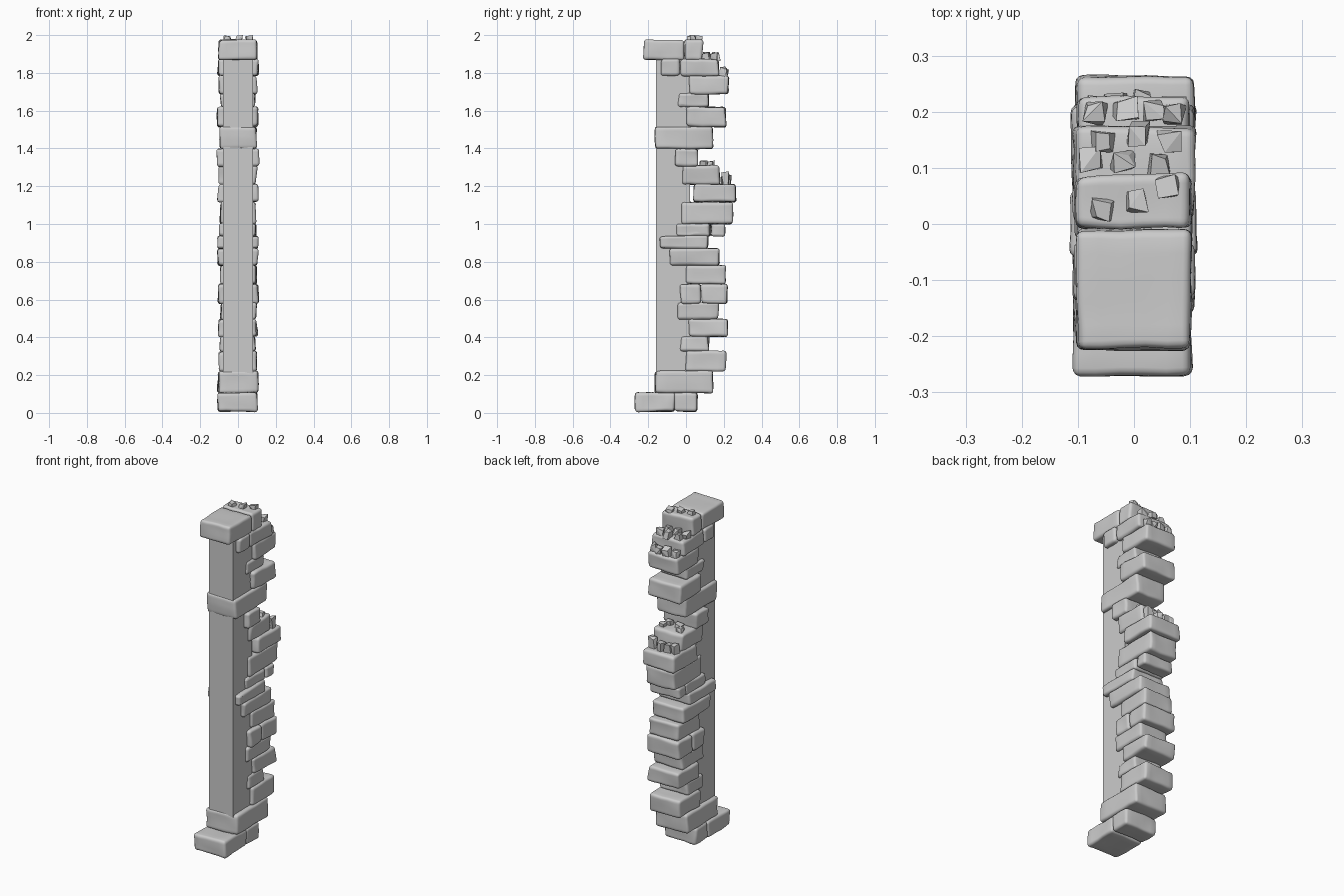
import bpy, bmesh, random
from mathutils import Vector, noise

if "Cube" in bpy.data.objects:
    bpy.data.objects.remove(bpy.data.objects["Cube"])

random.seed(7)


def add_object(name, bm, smooth):
    mesh = bpy.data.meshes.new(name)
    bm.normal_update()
    bm.to_mesh(mesh)
    bm.free()
    ob = bpy.data.objects.new(name, mesh)
    bpy.context.collection.objects.link(ob)
    if smooth:
        bpy.ops.object.select_all(action='DESELECT')
        ob.select_set(True)
        bpy.context.view_layer.objects.active = ob
        bpy.ops.object.shade_smooth_by_angle(angle=0.7)
    return ob


def box(x0, x1, y0, y1, z0, z1):
    bm = bmesh.new()
    bmesh.ops.create_cube(bm, size=1)
    for v in bm.verts:
        v.co = Vector((x1 if v.co.x > 0 else x0,
                       y1 if v.co.y > 0 else y0,
                       z1 if v.co.z > 0 else z0))
    return bm


# Worn stone: uneven block, rounded edges, gentle surface wobble
def stone(name, y0, y1, z0, z1, w):
    bm = box(-w, w, y0, y1, z0, z1)
    for v in bm.verts:
        v.co += Vector((random.uniform(-.006, .006), random.uniform(-.005, .005),
                        random.uniform(-.003, .003)))
    bmesh.ops.subdivide_edges(bm, edges=bm.edges[:], cuts=4, use_grid_fill=True)
    bm.normal_update()
    sharp = [e for e in bm.edges if e.calc_face_angle(0) > 0.7]
    bmesh.ops.bevel(bm, geom=sharp, offset=0.014, segments=3, profile=0.5,
                    affect='EDGES', clamp_overlap=True)
    shift = Vector((random.random() * 50, 0, 0))
    for v in bm.verts:
        v.co += noise.noise_vector(v.co * 14 + shift) * 0.005
    add_object(name, bm, True)


# Broken chip: hull of a few random points
def chip(name, x, y, z, h):
    bm = bmesh.new()
    for sx in (-1, 1):
        for sy in (-1, 1):
            for k in (0, 1):
                s = random.uniform(.010, .024)
                t = random.uniform(.010, .024)
                bm.verts.new((x + sx * s, y + sy * t,
                              z - .006 if k == 0 else z + h * random.uniform(.6, 1)))
    res = bmesh.ops.convex_hull(bm, input=bm.verts[:])
    loose = [v for v in bm.verts if not v.link_faces]
    bmesh.ops.delete(bm, geom=loose, context='VERTS')
    bmesh.ops.dissolve_limit(bm, angle_limit=0.2, verts=bm.verts[:], edges=bm.edges[:])
    add_object(name, bm, False)


# Plain wall core
add_object("wall_core", box(-.08, .08, -.16, .02, .09, 1.89), False)

# Courses: z0, z1, half width, then y breaks between stones
courses = [
    (.008, .106, .103, (-.27, -.06, .06)),
    (.105, .220, .106, (-.163, .14)),
    (.220, .327, .098, (0, .21)),
    (.325, .407, .092, (-.032, .12)),
    (.404, .497, .100, (.018, .222)),
    (.494, .582, .096, (-.043, .172)),
    (.578, .683, .105, (-.03, .08, .215)),
    (.682, .782, .098, (0, .21)),
    (.780, .870, .104, (-.085, .175)),
    (.868, .938, .108, (-.138, .115)),
    (.935, 1.002, .095, (-.048, .13, .21)),
    (1.00, 1.117, .096, (-.02, .25)),
    (1.117, 1.213, .105, (.04, .262)),
    (1.210, 1.310, .098, (-.02, .178)),
    (1.305, 1.400, .110, (-.06, .062)),
    (1.398, 1.515, .100, (-.163, .14)),
    (1.513, 1.620, .106, (0, .212)),
    (1.617, 1.692, .092, (-.043, .12)),
    (1.688, 1.787, .101, (.017, .225)),
    (1.785, 1.873, .107, (-.128, -.03, .172)),
    (1.870, 1.975, .102, (-.222, -.01, .085)),
]
for i, (z0, z1, w, ys) in enumerate(courses):
    for j in range(len(ys) - 1):
        stone(f"stone_{i + 1}_{j + 1}", ys[j], ys[j + 1], z0, z1, w)

# Chips lying on exposed ledges: ledge height, chip height, positions
upper = [(-.055, .15), (-.075, .115), (-.02, .112), (.01, .16), (.045, .103), (.065, .145)]
edge = [(-.07, .197), (-.015, .205), (.035, .2), (.07, .195)]
ledges = [
    (1.972, .030, [(-.055, .025), (.003, .04), (.06, .065)]),
    (1.870, .042, upper),
    (1.784, .050, edge),
    (1.307, .030, [(x, y - .015) for x, y in upper[::2] + upper[5:]]),
    (1.210, .070, [(-x, y + .013) for x, y in edge]),
]
n = 0
for z, h, pts in ledges:
    for x, y in pts:
        n += 1
        chip(f"rubble_chip_{n}", x, y, z, h)
